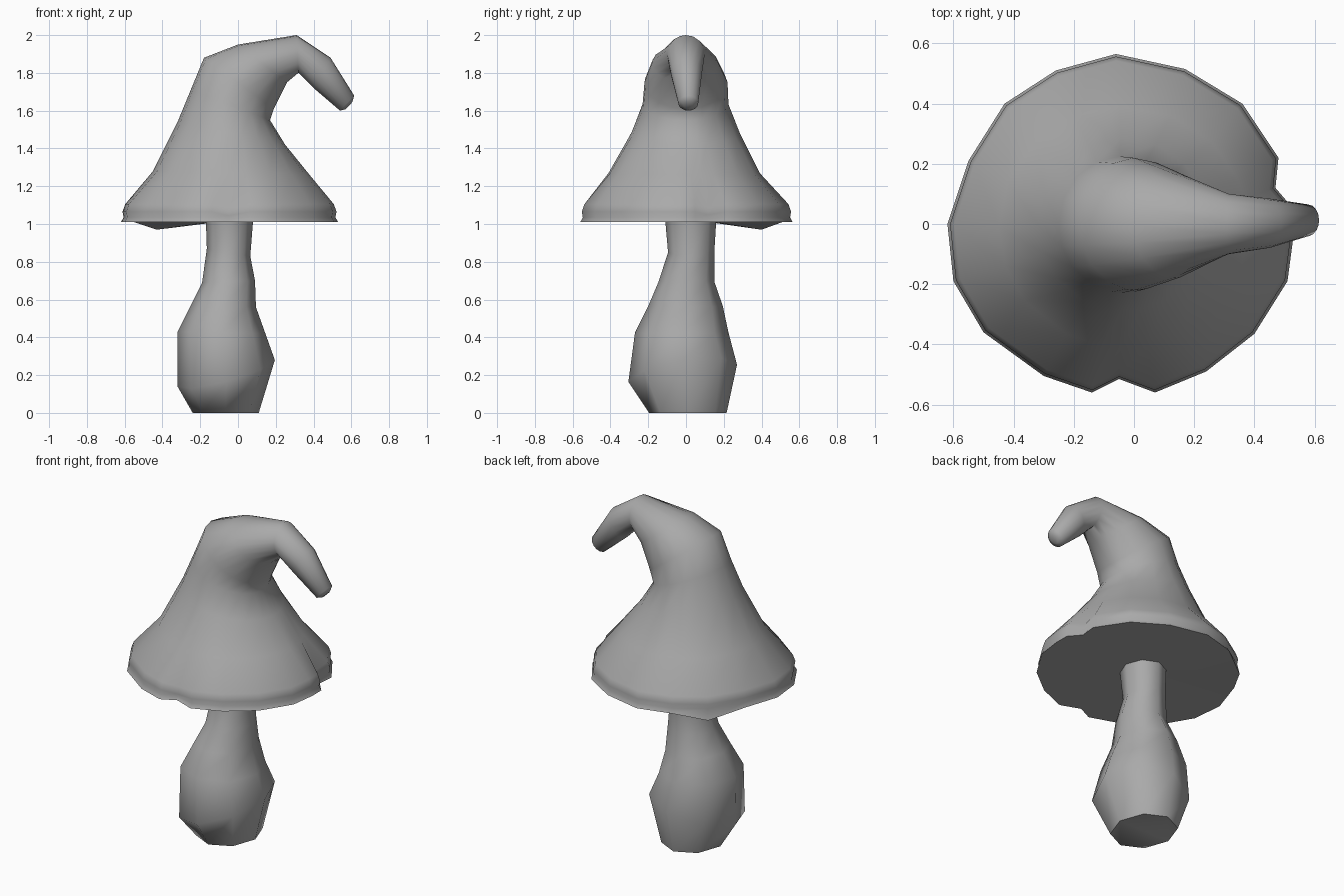
import bpy, bmesh, math

if "Cube" in bpy.data.objects:
    bpy.data.objects.remove(bpy.data.objects["Cube"], do_unlink=True)

grey = bpy.data.materials.new("plain grey")
COLOR = (0.4, 0.4, 0.4, 1)
grey.use_nodes = True
grey.diffuse_color = COLOR
bsdf = next(n for n in grey.node_tree.nodes if n.type == 'BSDF_PRINCIPLED')
bsdf.inputs["Base Color"].default_value = COLOR


def tilted_ring(angles, left, right, y0, y1, rise=0):
    """Oval from a left (x, z) to a right (x, z) point, spanning y0 to y1."""
    pts = []
    for a in angles:
        t, s = (1 + math.cos(a)) / 2, math.sin(a)
        pts.append((left[0] + (right[0] - left[0]) * t,
                    (y0 + y1) / 2 + s * (y1 - y0) / 2,
                    left[1] + (right[1] - left[1]) * t + s * rise))
    return pts


def loft(name, rings, sharp):
    """Skin a stack of rings and close both ends."""
    bm = bmesh.new()
    loops = [[bm.verts.new(p) for p in r] for r in rings]
    n = len(loops[0])
    for lo, hi in zip(loops, loops[1:]):
        for i in range(n):
            j = (i + 1) % n
            bm.faces.new((lo[i], lo[j], hi[j], hi[i]))
    bm.faces.new(loops[0][::-1])
    bm.faces.new(loops[-1])
    bmesh.ops.recalc_face_normals(bm, faces=bm.faces)
    mesh = bpy.data.meshes.new(name)
    bm.to_mesh(mesh)
    bm.free()
    mesh.materials.append(grey)
    ob = bpy.data.objects.new(name, mesh)
    bpy.context.collection.objects.link(ob)
    bpy.ops.object.select_all(action='DESELECT')
    ob.select_set(True)
    bpy.context.view_layer.objects.active = ob
    bpy.ops.object.shade_smooth_by_angle(angle=math.radians(sharp))
    return ob


# Uneven brim outline with two notches
CX = -0.04
brim = [(0.53, -0.04), (0.53, 0.05), (0.47, 0.12), (0.48, 0.22), (0.36, 0.4),
        (0.17, 0.515), (-0.06, 0.565), (-0.26, 0.51), (-0.43, 0.4),
        (-0.55, 0.21), (-0.62, 0), (-0.6, -0.19), (-0.5, -0.36),
        (-0.3, -0.505), (-0.14, -0.56), (-0.05, -0.515), (0.07, -0.56),
        (0.24, -0.49), (0.4, -0.365), (0.51, -0.19)]
angles = [math.atan2(y, x - CX) for x, y in brim]


def brim_ring(scale, z, droop=0):
    """Scaled brim outline; the lip sinks at the notches."""
    pts = []
    for x, y in brim:
        sink = min(0, math.hypot(x - CX, y) - 0.55) * droop
        pts.append((CX + (x - CX) * scale, y * scale, z + sink))
    return pts


edge = brim_ring(1, 1.01)
edge[8] = (*edge[8][:2], 0.97)  # drooping corner at the back

# Cap: flat underside, rolled lip, cone and curled tip
cap_rings = [
    brim_ring(0.3, 1.01), edge,
    brim_ring(0.975, 1.035, 0.3), brim_ring(0.985, 1.065, 0.6),
    brim_ring(0.96, 1.105, 0.6),
    tilted_ring(angles, (-0.45, 1.28), (0.38, 1.26), -0.41, 0.39),
    tilted_ring(angles, (-0.32, 1.54), (0.25, 1.42), -0.29, 0.285),
    tilted_ring(angles, (-0.25, 1.71), (0.17, 1.55), -0.23, 0.225),
    tilted_ring(angles, (-0.18, 1.88), (0.19, 1.61), -0.22, 0.22),
    tilted_ring(angles, (0, 1.95), (0.26, 1.75), -0.18, 0.17),
    tilted_ring(angles, (0.31, 2.0), (0.32, 1.8), -0.1, 0.1),
    tilted_ring(angles, (0.49, 1.88), (0.4, 1.72), -0.08, 0.085),
    tilted_ring(angles, (0.615, 1.68), (0.54, 1.6), -0.04, 0.065),
    tilted_ring(angles, (0.605, 1.645), (0.57, 1.608), -0.01, 0.035),
]
loft("mushroom_cap", cap_rings, 75)

# Stem: lumpy bulb narrowing to a neck
sides = [math.tau * i / 8 for i in range(8)]
stem_rings = [
    tilted_ring(sides, (-0.24, 0), (0.11, 0), -0.195, 0.215),
    tilted_ring(sides, (-0.32, 0.14), (0.195, 0.28), -0.305, 0.27, 0.045),
    tilted_ring(sides, (-0.32, 0.43), (0.145, 0.42), -0.27, 0.225),
    tilted_ring(sides, (-0.25, 0.57), (0.095, 0.56), -0.2, 0.195),
    tilted_ring(sides, (-0.19, 0.69), (0.09, 0.7), -0.145, 0.15),
    tilted_ring(sides, (-0.165, 0.87), (0.065, 0.83), -0.095, 0.15),
    tilted_ring(sides, (-0.17, 1.02), (0.08, 1.02), -0.11, 0.16),
]
loft("mushroom_stem", stem_rings, 60)
